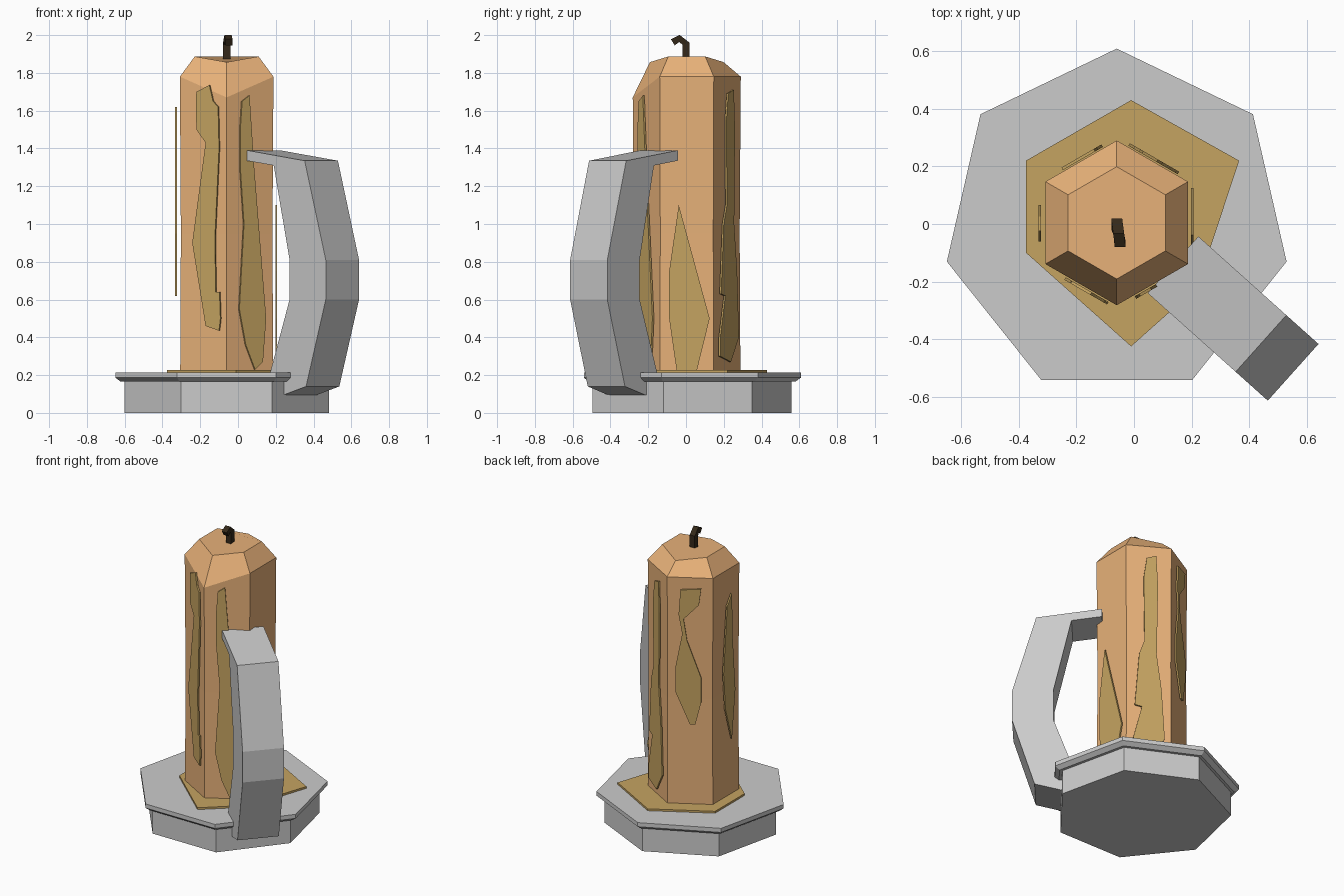
import bpy, bmesh
from math import sin, cos, radians
from mathutils import Vector

CX = -0.06  # candle axis in x


def material(name, rgb):
    m = bpy.data.materials.new(name)
    m.diffuse_color = (*rgb, 1)
    return m


CANDLE = material("candle_wax", (0.80, 0.44, 0.19))
DRIP = material("melted_wax", (0.56, 0.37, 0.12))
CHAR = material("charred_wick", (0.035, 0.022, 0.01))


def loft(name, rings, mat=None):
    """Skin a list of equal-length rings and cap both ends."""
    bm = bmesh.new()
    loops = [[bm.verts.new(p) for p in ring] for ring in rings]
    n = len(loops[0])
    for a, b in zip(loops, loops[1:]):
        for i in range(n):
            j = (i + 1) % n
            bm.faces.new((a[i], a[j], b[j], b[i]))
    bm.faces.new(loops[0][::-1])
    bm.faces.new(loops[-1])
    bmesh.ops.recalc_face_normals(bm, faces=bm.faces)
    me = bpy.data.meshes.new(name)
    bm.to_mesh(me)
    bm.free()
    ob = bpy.data.objects.new(name, me)
    bpy.context.collection.objects.link(ob)
    if mat:
        me.materials.append(mat)
    return ob


def ring(sides, r, zs, cy=0.004):
    """Regular polygon with a corner at the back; zs is one height or one per corner."""
    if not isinstance(zs, (list, tuple)):
        zs = [zs] * sides
    ang = [radians(90 + 360 * k / sides) for k in range(sides)]
    return [Vector((CX + r * cos(a), cy + r * sin(a), z)) for a, z in zip(ang, zs)]


# Seven-sided holder with overhanging rim
loft("holder_base", [ring(7, 0.555, 0), ring(7, 0.555, 0.175)])
loft("holder_rim", [ring(7, 0.575, 0.165), ring(7, 0.605, 0.187), ring(7, 0.605, 0.215)])

# Wax puddle under the candle
puddle = [(-0.01, 0.43), (-0.375, 0.22), (-0.375, -0.10),
          (-0.01, -0.425), (0.22, -0.22), (0.365, 0.22)]
loft("wax_puddle", [[(x, y, z) for x, y in puddle] for z in (0.205, 0.228)], DRIP)

# Six-sided candle, its front corner melted lower
loft("candle", [ring(6, 0.284, 0.21), ring(6, 0.28, 0.95),
                ring(6, 0.286, [1.78, 1.78, 1.78, 1.67, 1.78, 1.78]),
                ring(6, 0.195, [1.857, 1.887, 1.887, 1.857, 1.887, 1.887])], CANDLE)

# Bent square wick: (x, y, z, normal angle in the yz plane)
wick_path = [(-0.06, 0, 1.85, 0), (-0.06, 0, 1.955, 15),
             (-0.053, -0.035, 1.982, 85), (-0.048, -0.07, 1.962, 122)]
rings = []
for x, y, z, a in wick_path:
    dy, dz = 0.019 * cos(radians(a)), 0.019 * sin(radians(a))
    rings.append([(x + sx * 0.019, y + s * dy, z + s * dz)
                  for sx, s in ((-1, -1), (1, -1), (1, 1), (-1, 1))])
loft("wick", rings, CHAR)

# Handle: profile as (distance from axis, height), swept sideways
profile = [(0.24, 1.39), (0.65, 1.335), (0.80, 0.81), (0.80, 0.60), (0.66, 0.14),
           (0.50, 0.095), (0.38, 0.095), (0.40, 0.20), (0.543, 0.60),
           (0.543, 0.81), (0.43, 1.31), (0.24, 1.335)]
out, side = Vector((0.745, -0.667, 0)), Vector((0.667, 0.745, 0))
loft("handle", [[Vector((CX, 0, z)) + out * r + side * s for r, z in profile]
                for s in (-0.107, 0.157)])

# Wax drips: thin sheets hanging on the candle faces, outline as (u along face, z)
corners = ring(6, 0.282, 0)


def drip(name, i, j, pts, lift=0.013):
    a, b = corners[i], corners[j]
    normal = ((a + b) / 2 - Vector((CX, 0.004, 0))).normalized()
    loft(name, [[a.lerp(b, u) + normal * h + Vector((0, 0, z)) for u, z in pts]
                for h in (lift - 0.005, lift + 0.005)], DRIP)


drip("drip_front_left", 2, 3,
     [(0.38, 1.70), (0.66, 1.735), (0.74, 1.65), (0.85, 1.62), (0.87, 1.40),
      (0.78, 0.92), (0.80, 0.64), (0.88, 0.64), (0.90, 0.50), (0.87, 0.435),
      (0.58, 0.46), (0.29, 0.90), (0.58, 1.43), (0.38, 1.50), (0.37, 1.65)])
drip("drip_front_right", 3, 4,
     [(0.30, 1.65), (0.46, 1.68), (0.56, 1.30), (0.82, 0.50), (0.75, 0.27),
      (0.58, 0.23), (0.38, 0.36), (0.24, 0.55), (0.34, 1.0), (0.26, 1.30), (0.26, 1.50)])
drip("drip_right", 4, 5,
     [(0.35, 1.10), (0.93, 0.50), (0.69, 0.225), (0.31, 0.225), (0.17, 0.50), (0.17, 0.75)],
     0.018)
drip("drip_back_right", 0, 5,
     [(0.55, 1.69), (0.34, 1.71), (0.30, 1.50), (0.33, 1.0), (0.22, 0.75),
      (0.15, 0.40), (0.45, 0.27), (0.85, 0.30), (0.85, 0.40), (0.66, 0.62),
      (0.82, 0.63), (0.72, 1.0), (0.60, 1.10), (0.62, 1.55)])
drip("drip_back_left", 0, 1,
     [(0.29, 1.70), (0.75, 1.71), (0.70, 1.60), (0.36, 1.50), (0.44, 1.35),
      (0.75, 1.10), (0.75, 0.93), (0.62, 0.78), (0.50, 0.78), (0.18, 1.0),
      (0.18, 1.17), (0.33, 1.40), (0.25, 1.53)])
drip("drip_left", 1, 2,
     [(0.42, 1.55), (0.60, 1.62), (0.63, 1.30), (0.73, 0.95), (0.60, 0.62),
      (0.35, 0.85), (0.28, 1.10)], 0.023)
